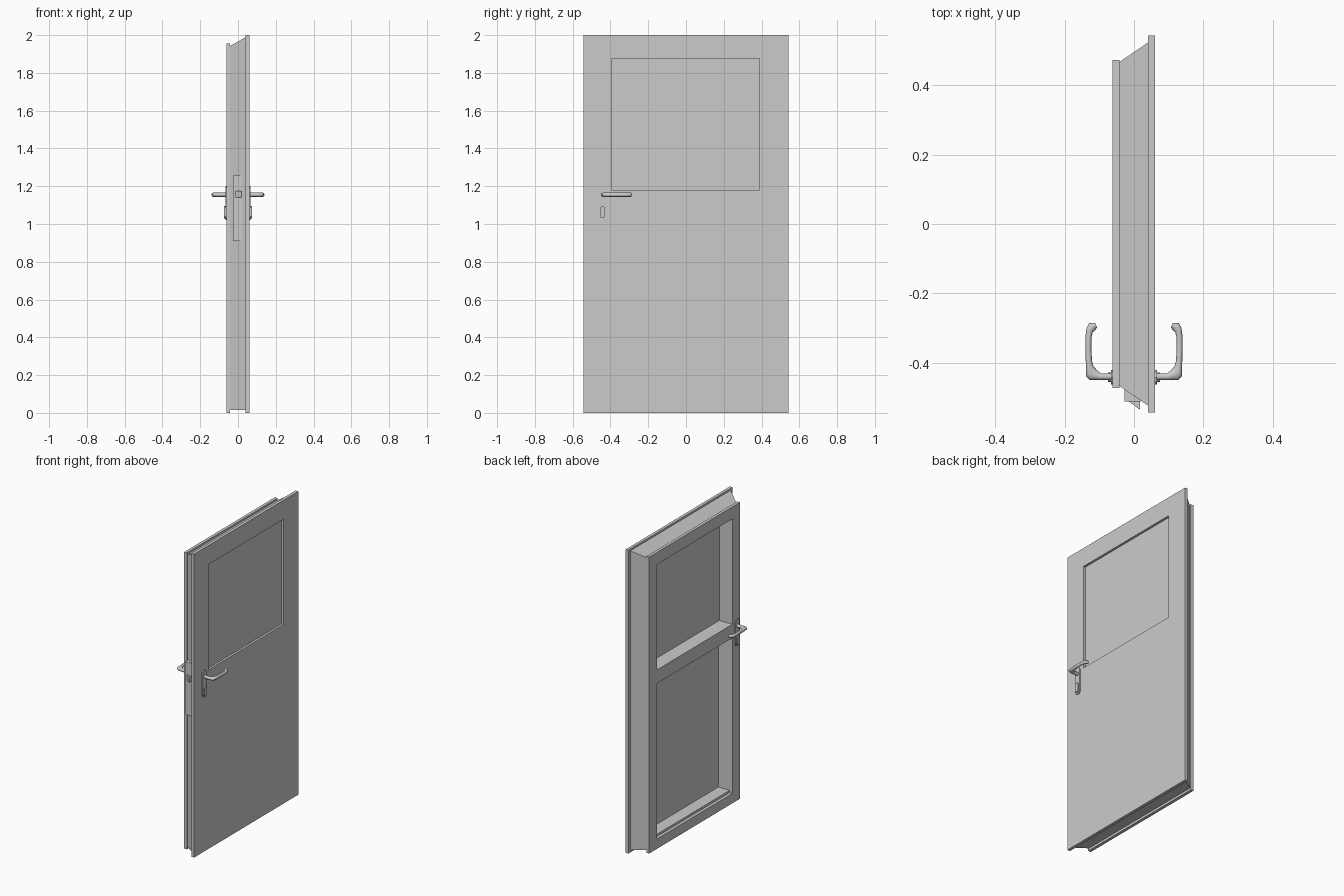
import bpy, bmesh, math
from mathutils import Vector

if "Cube" in bpy.data.objects:
    bpy.data.objects.remove(bpy.data.objects["Cube"])


def finish(bm, name, smooth=False, mirror=False):
    bmesh.ops.recalc_face_normals(bm, faces=bm.faces)
    me = bpy.data.meshes.new(name)
    bm.to_mesh(me)
    bm.free()
    ob = bpy.data.objects.new(name, me)
    bpy.context.collection.objects.link(ob)
    if mirror:
        ob.modifiers.new("both_sides", 'MIRROR')
    if smooth:
        bpy.ops.object.select_all(action='DESELECT')
        ob.select_set(True)
        bpy.context.view_layer.objects.active = ob
        bpy.ops.object.shade_smooth_by_angle(angle=math.radians(40))
    return ob


def panel(name, back, front, holes):
    """Slab between two grids (x, ys, zs); cells listed in holes stay open."""
    bm = bmesh.new()
    v = [[[bm.verts.new((x, y, z)) for z in zs] for y in ys] for x, ys, zs in (back, front)]
    ny, nz = len(back[1]) - 1, len(back[2]) - 1

    def solid(i, j):
        return 0 <= i < ny and 0 <= j < nz and (i, j) not in holes
    for i in range(ny):
        for j in range(nz):
            if not solid(i, j):
                continue
            c = [(i, j), (i + 1, j), (i + 1, j + 1), (i, j + 1)]
            for s in (0, 1):
                bm.faces.new([v[s][a][b] for a, b in c])
            for k, n in enumerate([(i, j - 1), (i + 1, j), (i, j + 1), (i - 1, j)]):
                if not solid(*n):
                    (a, b), (p, q) = c[k], c[(k + 1) % 4]
                    bm.faces.new([v[0][a][b], v[0][p][q], v[1][p][q], v[1][a][b]])
    loose = [u for u in bm.verts if not u.link_faces]
    bmesh.ops.delete(bm, geom=loose, context='VERTS')
    return finish(bm, name)


def box(name, x0, x1, y0, y1, z0, z1):
    return panel(name, (x0, (y0, y1), (z0, z1)), (x1, (y0, y1), (z0, z1)), [])


def prism(name, pts, depth, mirror=False):
    """Extrude a closed 3D outline along the depth vector."""
    bm = bmesh.new()
    f = bm.faces.new([bm.verts.new(p) for p in pts])
    r = bmesh.ops.extrude_face_region(bm, geom=[f])
    top = [e for e in r['geom'] if isinstance(e, bmesh.types.BMVert)]
    bmesh.ops.translate(bm, verts=top, vec=depth)
    if not any(g.is_valid and g == f for g in bm.faces):
        bm.faces.new([e for e in bm.verts if e not in top])
    return finish(bm, name, mirror=mirror)


def oblong(x, y, z0, z1, r, n=4):
    """Upright outline with faceted round ends."""
    arc = [math.pi * k / n for k in range(n + 1)]
    return ([(x, y + r * math.cos(a), z1 - r + r * math.sin(a)) for a in arc] +
            [(x, y - r * math.cos(a), z0 + r - r * math.sin(a)) for a in arc])


# Outer skin with window opening
wy, wz = (-0.395, 0.39), (1.18, 1.875)
sy, sz = (-0.543, *wy, 0.543), (0, *wz, 2)
panel("outer_skin", (0.04, sy, sz), (0.06, sy, sz), [(1, 1)])
# Inner frame with two openings
open_cells = [(1, 1), (1, 3)]
fy, fz = (-0.473, *wy, 0.473), (0, 0.065, 1.09, *wz, 1.955)
panel("inner_frame", (-0.062, fy, fz), (-0.042, fy, fz), open_cells)
# Flared core between frame and skin
panel("core", (-0.042, (-0.467, *wy, 0.467), (0.015, 0.08, 1.09, *wz, 1.943)),
      (0.04, (-0.523, *wy, 0.523), (0.015, 0.08, 1.09, *wz, 1.988)), open_cells)
# Window pane
box("window_pane", 0.034, 0.045, *wy, *wz)

# Lock plate and wedge latch
box("lock_plate", -0.027, 0.02, -0.512, -0.44, 0.91, 1.257)
prism("latch", [(-0.017, -0.51, 1.14), (0.018, -0.536, 1.14), (0.018, -0.51, 1.14)],
      Vector((0, 0, 0.035)))

# Escutcheons and key cylinders on both faces
prism("escutcheon", oblong(0.058, -0.442, 1.02, 1.2, 0.021), Vector((0.009, 0, 0)), True)
prism("key_cylinder", oblong(0.064, -0.442, 1.03, 1.095, 0.014), Vector((0.011, 0, 0)), True)

# Lever handles: elliptical sections between outer and inner edge points
edges = [((0.06, -0.450), (0.06, -0.430)), ((0.100, -0.450), (0.096, -0.431)),
         ((0.128, -0.449), (0.107, -0.421)), ((0.138, -0.440), (0.117, -0.409)),
         ((0.139, -0.400), (0.121, -0.395)), ((0.140, -0.360), (0.123, -0.360)),
         ((0.140, -0.325), (0.122, -0.325)), ((0.137, -0.300), (0.119, -0.312)),
         ((0.129, -0.286), (0.111, -0.305)), ((0.112, -0.285), (0.106, -0.298))]
bm = bmesh.new()
rings, n = [], 12
for o, i in edges:
    o, i = Vector((*o, 1.155)), Vector((*i, 1.155))
    mid, half = (o + i) / 2, (o - i) / 2
    rings.append([bm.verts.new(mid + half * math.cos(2 * math.pi * k / n) +
                               Vector((0, 0, 0.011 * math.sin(2 * math.pi * k / n))))
                  for k in range(n)])
for a, b in zip(rings, rings[1:]):
    for k in range(n):
        m = (k + 1) % n
        bm.faces.new([a[k], a[m], b[m], b[k]])
bm.faces.new(rings[0])
bm.faces.new(rings[-1])
finish(bm, "lever_handle", smooth=True, mirror=True)
